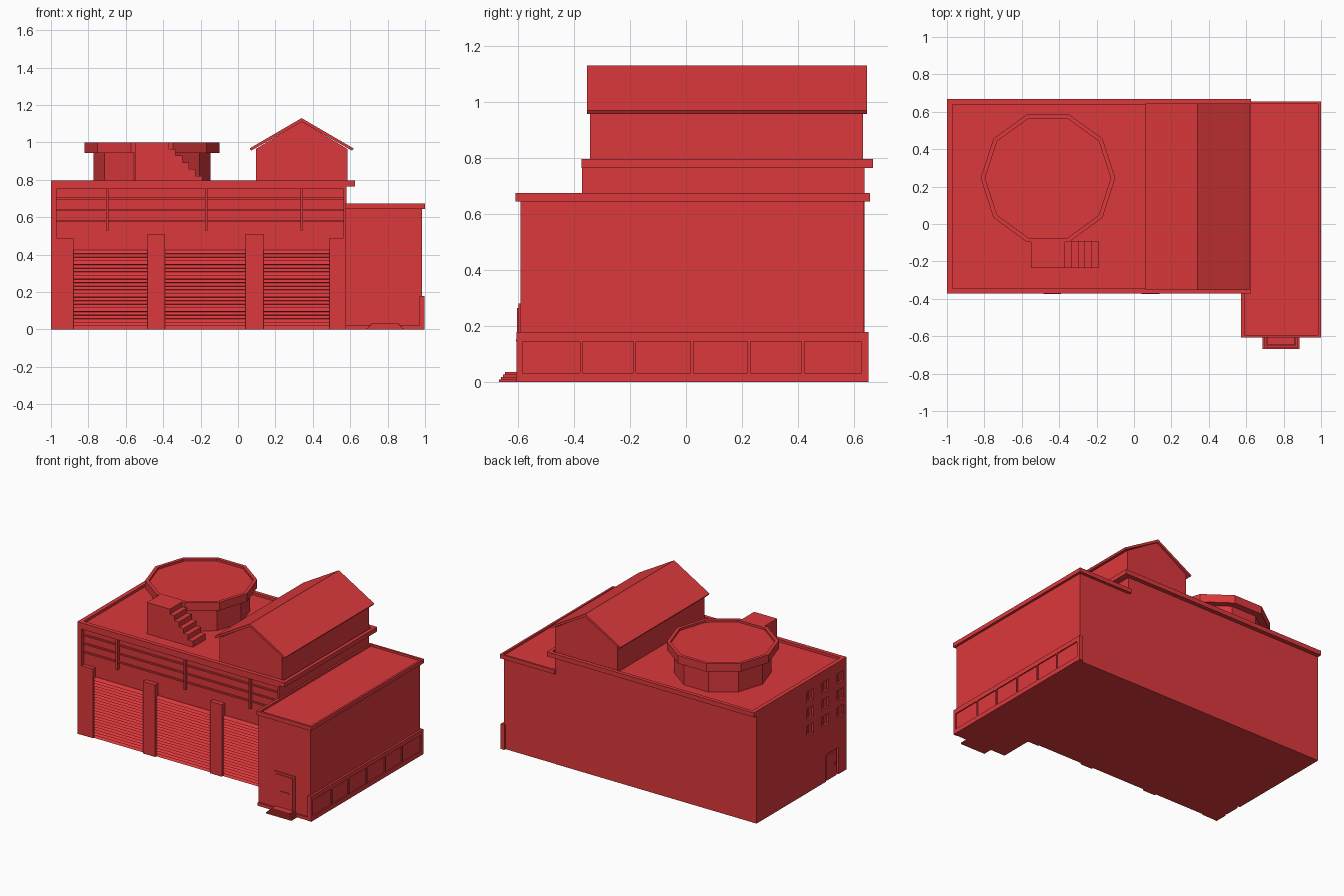
import bpy, bmesh, math

if "Cube" in bpy.data.objects:
    bpy.data.objects.remove(bpy.data.objects["Cube"])

RED = bpy.data.materials.new("red")
RED.diffuse_color = (0.72, 0.04, 0.045, 1)
RED.use_nodes = True
RED.node_tree.nodes["Principled BSDF"].inputs["Base Color"].default_value = RED.diffuse_color


def finish(name, bm):
    bmesh.ops.recalc_face_normals(bm, faces=bm.faces)
    me = bpy.data.meshes.new(name)
    bm.to_mesh(me)
    bm.free()
    ob = bpy.data.objects.new(name, me)
    bpy.context.collection.objects.link(ob)
    me.materials.append(RED)
    return ob


def boxes(name, items):
    """One object from boxes given as (x0, x1, y0, y1, z0, z1)."""
    bm = bmesh.new()
    for x0, x1, y0, y1, z0, z1 in items:
        vs = bmesh.ops.create_cube(bm, size=1)["verts"]
        for v in vs:
            v.co.x = x0 if v.co.x < 0 else x1
            v.co.y = y0 if v.co.y < 0 else y1
            v.co.z = z0 if v.co.z < 0 else z1
    return finish(name, bm)


def prism(name, pts, axis, a, b):
    """Extrude a profile along x (points are y,z) or y (points are x,z)."""
    bm = bmesh.new()
    co = (lambda p: (a, p[0], p[1])) if axis == "x" else (lambda p: (p[0], a, p[1]))
    f = bm.faces.new([bm.verts.new(co(p)) for p in pts])
    ext = bmesh.ops.extrude_face_region(bm, geom=[f])["geom"]
    d = (b - a, 0, 0) if axis == "x" else (0, b - a, 0)
    bmesh.ops.translate(bm, vec=d, verts=[g for g in ext if isinstance(g, bmesh.types.BMVert)])
    return finish(name, bm)


def cut(ob, items):
    cutter = boxes(ob.name + "_cutter", items)
    cutter.hide_render = True
    cutter.hide_viewport = True
    cutter.display_type = "WIRE"
    m = ob.modifiers.new("cut", "BOOLEAN")
    m.operation, m.solver, m.object = "DIFFERENCE", "EXACT", cutter
    bpy.context.view_layer.objects.active = ob
    bpy.ops.object.modifier_apply(modifier=m.name)
    bpy.data.objects.remove(cutter)


# Main hall with recessed front, side windows and side door
hall = boxes("hall", [(-1, 0.58, -0.37, 0.637, 0, 0.766)])
windows = [(y, z) for y in (0.04, -0.13, -0.3) for z in (0.68, 0.56, 0.44)]
cut(hall, [(-0.97, 0.565, -0.5, -0.34, -0.1, 0.75)]
    + [(-1.1, -0.985, y - 0.038, y + 0.038, z - 0.035, z + 0.035) for y, z in windows]
    + [(-1.1, -0.985, -0.28, -0.14, -0.1, 0.19)])
boxes("side_window_bars", [(-0.99, -0.98, y - 0.004, y + 0.004, z - 0.04, z + 0.04) for y, z in windows])
boxes("side_door", [(-0.995, -0.98, -0.265, -0.155, 0, 0.175),
                    (-1.0, -0.99, -0.25, -0.24, 0.08, 0.1)])

# Hall roof slab with raised rim
hall_roof = boxes("hall_roof", [(-1, 0.625, -0.372, 0.667, 0.764, 0.796)])
cut(hall_roof, [(-0.97, 0.6, -0.342, 0.64, 0.778, 0.9)])

# Pillars between the garage bays
boxes("pillars", [(-0.972, -0.88, -0.368, -0.335, 0, 0.49),
                  (-0.485, -0.39, -0.373, -0.335, 0, 0.51),
                  (0.04, 0.135, -0.373, -0.335, 0, 0.51),
                  (0.49, 0.567, -0.368, -0.335, 0, 0.49)])

# Roller shutters as sawtooth slats
n, top = 22, 0.425
step = top / n
slats = [(-0.33, top), (-0.33, 0)]
for i in range(n):
    slats += [(-0.36, i * step), (-0.343, (i + 1) * step - (0.002 if i < n - 1 else 0))]
for i, (a, b) in enumerate([(-0.88, -0.485), (-0.39, 0.04), (0.135, 0.49)]):
    prism(f"garage_door_{i + 1}", slats, "x", a, b)

# Rails and posts above the doors
boxes("fascia_rails", [(-0.97, 0.565, -0.35, -0.335, z, z + 0.01) for z in (0.575, 0.635, 0.695)])
boxes("fascia_posts", [(x - 0.007, x + 0.007, -0.36, -0.335, 0.53, 0.76) for x in (-0.7, -0.17, 0.34)])

# Side annex with rimmed roof
boxes("annex", [(0.575, 0.983, -0.59, 0.635, 0, 0.65)])
annex_roof = boxes("annex_roof", [(0.572, 1.0, -0.608, 0.656, 0.645, 0.674)])
cut(annex_roof, [(0.592, 0.985, -0.593, 0.641, 0.66, 0.8)])

# Panelled plinth along the annex side
plinth = boxes("plinth", [(0.97, 0.998, -0.605, 0.65, 0, 0.178)])
panels = [(-0.583, -0.378), (-0.368, -0.188), (-0.178, 0.016),
          (0.026, 0.22), (0.23, 0.412), (0.422, 0.625)]
cut(plinth, [(0.99, 1.1, a, b, 0.032, 0.145) for a, b in panels])
boxes("front_kerb", [(0.575, 0.972, -0.602, -0.58, 0, 0.022)])

# Annex door and steps
boxes("annex_door", [(0.705, 0.865, -0.597, -0.58, 0.02, 0.28),
                     (0.72, 0.85, -0.602, -0.58, 0.03, 0.265),
                     (0.75, 0.82, -0.607, -0.59, 0.145, 0.153)])
boxes("door_steps", [(0.688 + i * 0.009, 0.885 - i * 0.009, -0.667 + i * 0.007, -0.585,
                      0, 0.009 * (i + 1)) for i in range(4)])

# Gabled roof house
prism("gable_house", [(0.095, 0.77), (0.585, 0.77), (0.585, 0.965), (0.34, 1.112), (0.095, 0.965)],
      "y", -0.343, 0.632)
prism("gable_roof", [(0.062, 0.968), (0.34, 1.13), (0.618, 0.968), (0.61, 0.956),
                     (0.34, 1.11), (0.07, 0.956)], "y", -0.353, 0.645)


# Ten-sided landing pad
def decagon(name, rings):
    """Lathe-like ten-sided solid from (radius, z) rings, capped at both ends."""
    bm = bmesh.new()
    loops = [[bm.verts.new((-0.46 + r * math.cos(k * math.pi / 5),
                            0.245 + r * math.sin(k * math.pi / 5), z)) for k in range(10)]
             for r, z in rings]
    for lo, hi in zip(loops, loops[1:]):
        for k in range(10):
            j = (k + 1) % 10
            bm.faces.new((lo[k], lo[j], hi[j], hi[k]))
    bm.faces.new(loops[0])
    bm.faces.new(loops[-1])
    return finish(name, bm)


decagon("pad_base", [(0.313, 0.77), (0.313, 0.95)])
decagon("landing_pad", [(0.36, 0.943), (0.36, 1.0), (0.336, 1.0), (0.336, 0.985)])

# Landing and stairs up to the pad
stair = [(-0.19, 0.77), (-0.55, 0.77), (-0.55, 1.0), (-0.37, 1.0)]
for i in range(5):
    z = 0.965 - i * 0.036
    stair += [(-0.37 + i * 0.036, z), (-0.37 + (i + 1) * 0.036, z)]
prism("pad_stairs", stair, "y", -0.235, -0.092)
